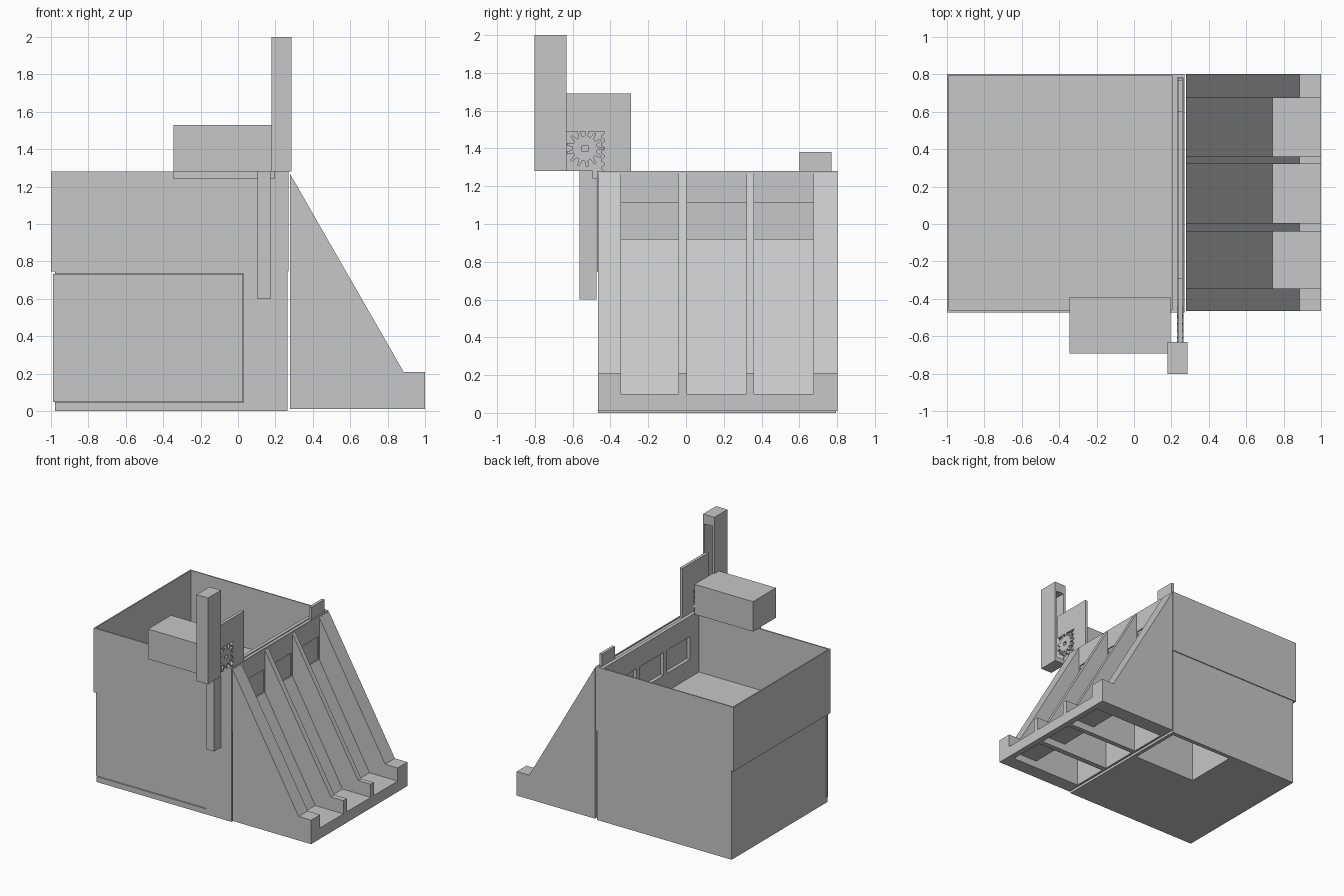
import bpy, bmesh, math
from mathutils import Vector

if "Cube" in bpy.data.objects:
    bpy.data.objects.remove(bpy.data.objects["Cube"], do_unlink=True)

grey = bpy.data.materials.new("plain_grey")
grey.use_nodes = True
grey.diffuse_color = (0.57, 0.57, 0.57, 1)
grey.node_tree.nodes["Principled BSDF"].inputs["Base Color"].default_value = grey.diffuse_color


def finish(name, bm):
    bmesh.ops.recalc_face_normals(bm, faces=bm.faces)
    mesh = bpy.data.meshes.new(name)
    bm.to_mesh(mesh)
    bm.free()
    mesh.materials.append(grey)
    ob = bpy.data.objects.new(name, mesh)
    bpy.context.collection.objects.link(ob)
    return ob


def box(name, x, y, z):
    """Box from three (low, high) ranges."""
    bm = bmesh.new()
    bmesh.ops.create_cube(bm, size=1)
    for v in bm.verts:
        v.co = Vector([r[0] + (c + 0.5) * (r[1] - r[0]) for r, c in zip((x, y, z), v.co)])
    return finish(name, bm)


def prism(name, points, axis, low, high):
    """Extrude a flat profile along x or y."""
    bm = bmesh.new()
    place = (lambda p: (low, p[0], p[1])) if axis == "x" else (lambda p: (p[0], low, p[1]))
    face = bm.faces.new([bm.verts.new(place(p)) for p in points])
    made = bmesh.ops.extrude_face_region(bm, geom=[face])["geom"]
    step = Vector((high - low, 0, 0)) if axis == "x" else Vector((0, high - low, 0))
    bmesh.ops.translate(bm, vec=step, verts=[g for g in made if isinstance(g, bmesh.types.BMVert)])
    return finish(name, bm)


def cut(ob, x, y, z):
    """Cut a box-shaped opening."""
    tool = box("cutter", x, y, z)
    mod = ob.modifiers.new("opening", "BOOLEAN")
    mod.operation, mod.solver, mod.object = "DIFFERENCE", "EXACT", tool
    bpy.context.view_layer.objects.active = ob
    bpy.ops.object.modifier_apply(modifier=mod.name)
    bpy.data.objects.remove(tool, do_unlink=True)


channels = [(-0.345, -0.04), (0.005, 0.32), (0.36, 0.675)]

# Lower cabinet: shaft opening in the base, shallow recess for the drawer front
cabinet = box("lower_cabinet", (-0.978, 0.265), (-0.466, 0.795), (0, 0.745))
cut(cabinet, (-0.345, 0.235), (0.31, 0.76), (-0.1, 0.73))
cut(cabinet, (-1.1, 0.03), (-0.6, -0.445), (0.045, 0.735))
box("drawer_front", (-0.988, 0.027), (-0.458, -0.445), (0.047, 0.733))

# Upper bin: thin walls, open top, slot in the right-hand wall
hopper = box("upper_bin", (-1, 0.271), (-0.472, 0.803), (0.745, 1.28))
cut(hopper, (-0.99, 0.203), (-0.46, 0.793), (0.77, 1.4))
cut(hopper, (0.232, 0.262), (-0.45, 0.783), (0.8, 1.4))
for c in channels:
    cut(hopper, (0.1, 0.4), c, (0.92, 1.11))

# Sliding gate inside the slotted wall
box("sliding_gate", (0.235, 0.259), (-0.448, 0.78), (0.81, 1.275))
box("gate_tab", (0.235, 0.259), (0.6, 0.77), (1.275, 1.38))

# Chutes: side walls and dividers
wall = [(0.277, 0.01), (1, 0.01), (1, 0.21), (0.885, 0.21), (0.277, 1.27)]
edges = [-0.465] + [e for c in channels for e in c] + [0.803]
for i in range(4):
    prism(f"chute_wall_{i + 1}", wall, "y", edges[2 * i], edges[2 * i + 1])

# Chutes: sloped floors, hollow underneath
slide = [(0.277, 0.01), (0.277, 0.92), (0.74, 0.1), (1, 0.1), (1, 0.01),
         (0.95, 0.01), (0.95, 0.07), (0.72, 0.07), (0.295, 0.82), (0.295, 0.01)]
for i, c in enumerate(channels):
    prism(f"chute_floor_{i + 1}", slide, "y", *c)

# Rack plate: teeth along the inner edge of a notch
rack = [(-0.29, 1.27), (-0.29, 1.69), (-0.632, 1.69), (-0.632, 1.49), (-0.432, 1.49)]
pitch = 0.042
for i in range(5):
    top = 1.48 - i * pitch
    rack += [(-0.432, top), (-0.45, top - 0.3 * pitch),
             (-0.45, top - 0.5 * pitch), (-0.432, top - 0.8 * pitch)]
rack.append((-0.432, 1.27))
prism("rack_plate", rack, "x", 0.235, 0.26)

# Pinion gear with a small shaft hole
teeth, gear = 13, []
for i in range(teeth):
    for offset, radius in ((-0.3, 0.066), (-0.13, 0.098), (0.13, 0.098), (0.3, 0.066)):
        a = math.tau * (i + offset) / teeth
        gear.append((-0.535 + radius * math.cos(a), 1.4 + radius * math.sin(a)))
pinion = prism("pinion_gear", gear, "x", 0.23, 0.265)
cut(pinion, (0.2, 0.3), (-0.55, -0.52), (1.385, 1.415))

# Tall guide post, grooved on the side facing the rack
post = box("guide_post", (0.18, 0.285), (-0.803, -0.632), (1.28, 2))
cut(post, (0.2, 0.272), (-0.75, -0.5), (1.32, 1.92))

# Drive housing with a lip hooked over the bin wall
box("drive_housing", (-0.345, 0.195), (-0.692, -0.39), (1.28, 1.53))
box("housing_lip", (-0.345, 0.195), (-0.495, -0.472), (1.24, 1.28))

# Hanging bracket on the front
box("hanging_bracket", (0.105, 0.175), (-0.565, -0.475), (0.6, 1.28))
